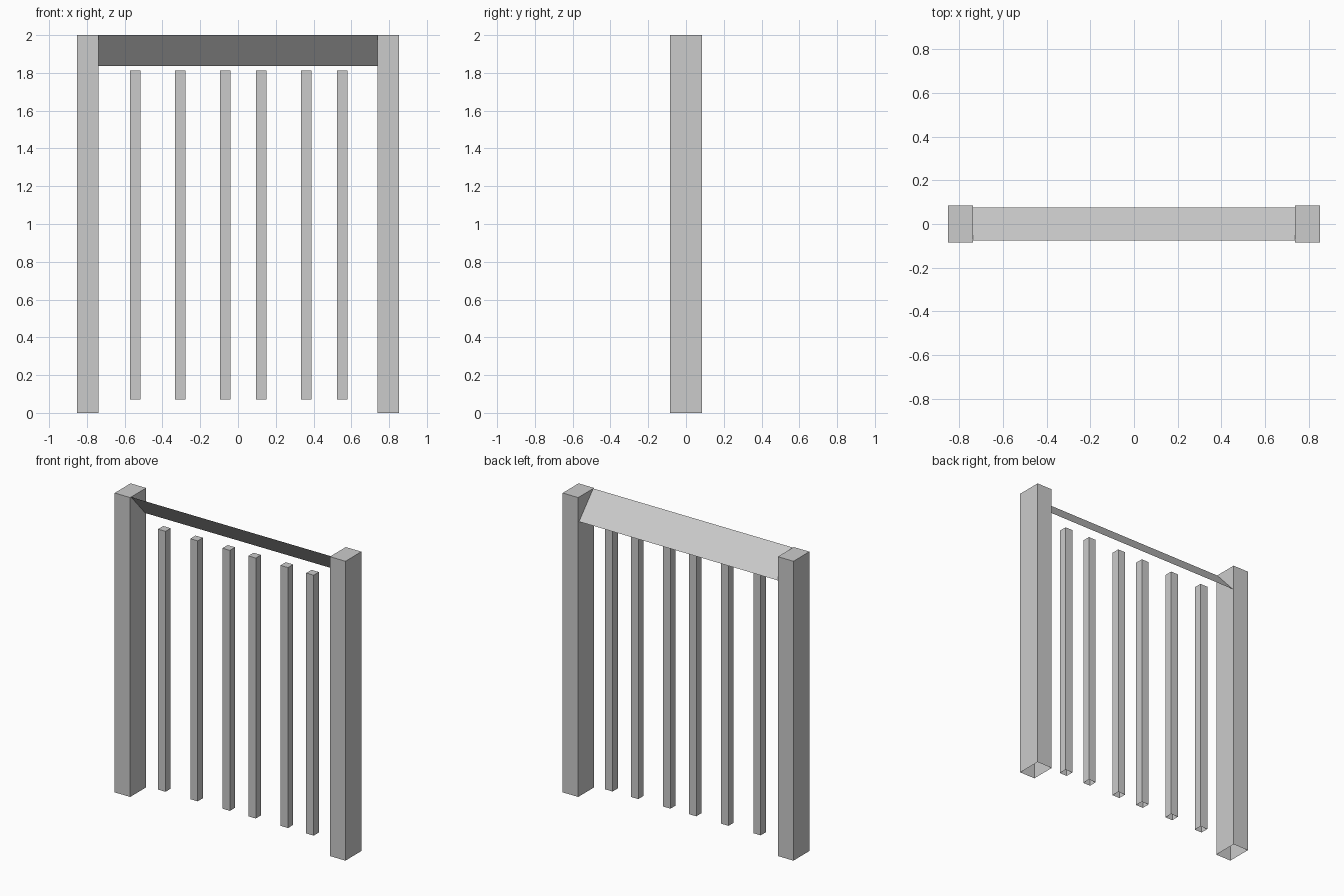
import bpy
import bmesh

if "Cube" in bpy.data.objects:
    bpy.data.objects.remove(bpy.data.objects["Cube"])


def finish(name, bm):
    mesh = bpy.data.meshes.new(name)
    bm.to_mesh(mesh)
    bm.free()
    obj = bpy.data.objects.new(name, mesh)
    bpy.context.collection.objects.link(obj)
    return obj


def open_box(name, x, width, depth, z0, z1):
    """Upright square section with a top cap and an open bottom."""
    bm = bmesh.new()
    bmesh.ops.create_cube(bm, size=1)
    bm.normal_update()
    bottom = [f for f in bm.faces if f.normal.z < -0.9]
    bmesh.ops.delete(bm, geom=bottom, context='FACES_ONLY')
    bmesh.ops.scale(bm, verts=bm.verts, vec=(width, depth, z1 - z0))
    bmesh.ops.translate(bm, verts=bm.verts, vec=(x, 0, (z0 + z1) / 2))
    return finish(name, bm)


# Side posts
for side, label in ((-1, "left"), (1, "right")):
    open_box(label + "_post", side * 0.7955, 0.115, 0.168, 0, 2)

# Unevenly spaced upright bars, clear of the rail
for i, x in enumerate((-0.544, -0.306, -0.068, 0.123, 0.361, 0.551)):
    open_box(f"bar_{i + 1}", x, 0.055, 0.055, 0.072, 1.812)

# Slanted top board: a single sheet, high at the front and low at the back
bm = bmesh.new()
corners = [(-0.739, -0.075, 2), (0.739, -0.075, 2),
           (0.739, 0.075, 1.836), (-0.739, 0.075, 1.836)]
bm.faces.new([bm.verts.new(c) for c in corners])
finish("slanted_top_board", bm)
